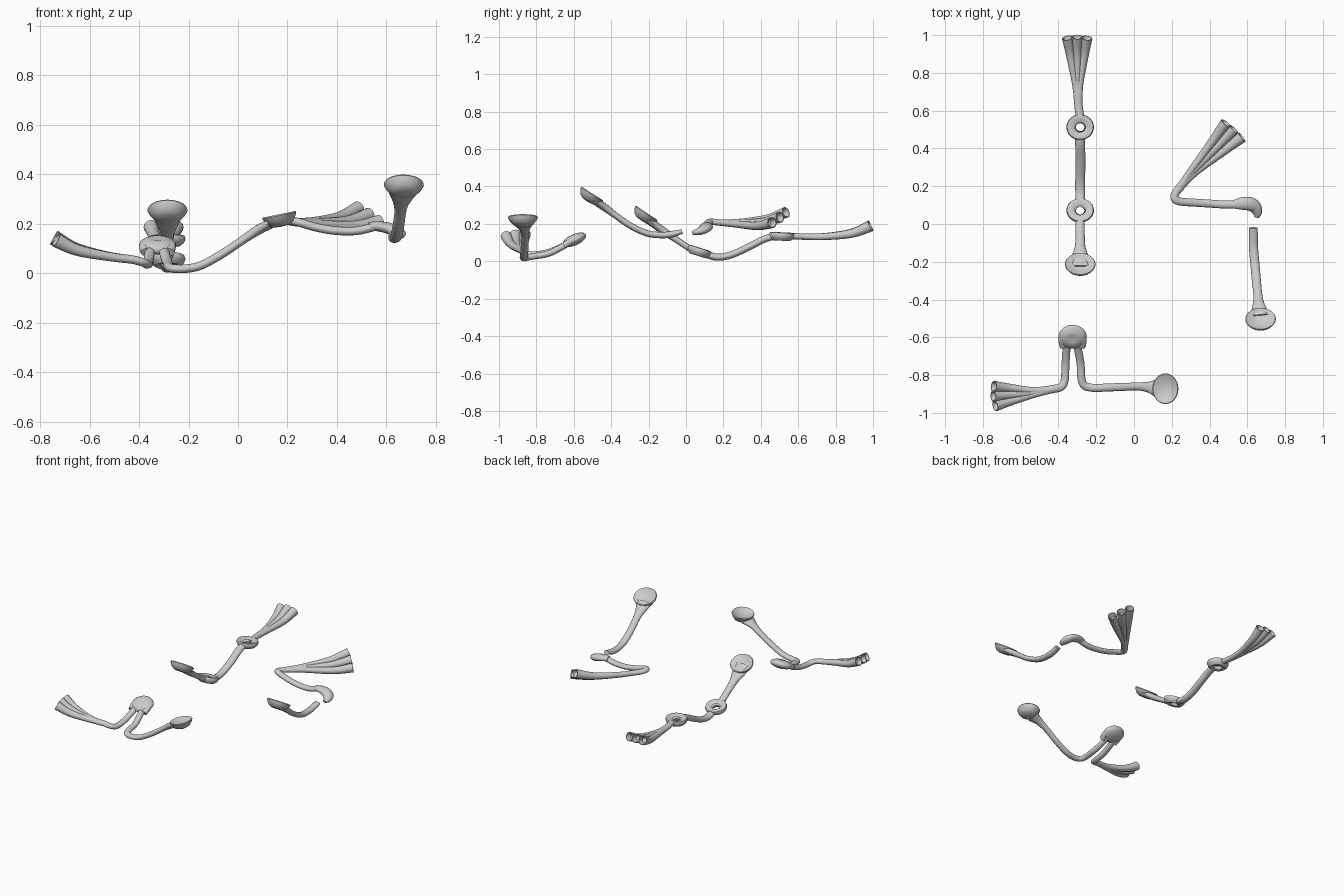
import bpy, bmesh, math
from mathutils import Vector, Matrix

if "Cube" in bpy.data.objects:
    bpy.data.objects.remove(bpy.data.objects["Cube"])

UP = Vector((0, 0, 1))


def finish(bm, name):
    bmesh.ops.recalc_face_normals(bm, faces=bm.faces)
    me = bpy.data.meshes.new(name)
    bm.to_mesh(me)
    bm.free()
    ob = bpy.data.objects.new(name, me)
    bpy.context.collection.objects.link(ob)
    bpy.context.view_layer.objects.active = ob
    ob.select_set(True)
    bpy.ops.object.shade_smooth_by_angle(angle=math.radians(45))
    ob.select_set(False)


def smooth(pts, n=6):
    """Catmull-Rom through (x, y, z, half width, half thickness) points."""
    out = []
    for i in range(len(pts) - 1):
        a, b, c, d = (Vector(pts[min(max(k, 0), len(pts) - 1)]) for k in range(i - 1, i + 3))
        for j in range(n):
            t = j / n
            out.append(0.5 * (2 * b + (c - a) * t + (2 * a - 5 * b + 4 * c - d) * t * t
                              + (3 * b - a - 3 * c + d) * t ** 3))
    return out + [Vector(pts[-1])]


def sweep(name, pts, cup=False, w=0.024, t=0.017, sides=16):
    """Oval tube along a path; cup hollows the far end."""
    path = smooth([tuple(p) if len(p) == 5 else (*p, w, t) for p in pts])
    pos = [Vector(p[:3]) for p in path]
    frames = []
    for i, p in enumerate(path):
        tan = (pos[min(i + 1, len(pos) - 1)] - pos[max(i - 1, 0)]).normalized()
        side = tan.cross(UP).normalized()
        frames.append((pos[i], side, side.cross(tan), p[3], p[4], tan))
    if cup:
        q, s, n, a, b, tan = frames[-1]
        frames.append((q, s, n, a * 0.85, b * 0.85, tan))
        frames.append((q - tan * 0.03, s, n, a * 0.5, b * 0.5, tan))
    bm = bmesh.new()
    rings = []
    for q, s, n, a, b, _ in frames:
        rings.append([bm.verts.new(q + s * a * math.cos(2 * math.pi * k / sides)
                                   + n * b * math.sin(2 * math.pi * k / sides)) for k in range(sides)])
    for r0, r1 in zip(rings, rings[1:]):
        for k in range(sides):
            bm.faces.new((r0[k], r0[k - 1], r1[k - 1], r1[k]))
    bm.faces.new(rings[0])
    bm.faces.new(rings[-1])
    finish(bm, name)


def lathe(name, prof, centre, normal, along, sy=1.0, closed=False, n=32):
    """Revolved profile, its axis on normal, scaled by sy in the along direction."""
    z = Vector(normal).normalized()
    y = Vector(along)
    y = (y - z * y.dot(z)).normalized()
    m = Matrix((y.cross(z), y, z)).transposed()
    bm = bmesh.new()
    rings = []
    for r, h in prof:
        if r == 0:
            v = bm.verts.new(Vector(centre) + z * h)
            rings.append([v] * n)
        else:
            rings.append([bm.verts.new(Vector(centre) + m @ Vector(
                (r * math.cos(2 * math.pi * k / n), sy * r * math.sin(2 * math.pi * k / n), h)))
                for k in range(n)])
    pairs = list(zip(rings, rings[1:])) + ([(rings[-1], rings[0])] if closed else [])
    for a, b in pairs:
        for k in range(n):
            bm.faces.new(list(dict.fromkeys((a[k - 1], a[k], b[k], b[k - 1]))))
    finish(bm, name)


DISH = [(0, -.03), (.035, -.028), (.058, -.018), (.074, .002), (.081, .016), (.078, .021),
        (.07, .018), (.05, .008), (.025, .003), (0, .001)]
RING = [(.022, 0), (.03, -.02), (.05, -.024), (.067, -.01), (.073, .006), (.069, .018),
        (.058, .021), (.04, .013), (.028, .01)]
DOME = [(math.sin(a) * .075, -math.cos(a) * .03) for a in (i * math.pi / 10 for i in range(11))]
DOME[0], DOME[-1] = (0, -.03), (0, .02)


def tines(name, root, mid, ends, bend):
    """Three flared tubes fanning from one root, rising at the tips."""
    root, mid = Vector(root), Vector(mid)
    cen = Vector(ends[1])
    for i, e in enumerate(ends):
        e = Vector(e)
        m = mid + (e - cen) * 0.2
        k = m.lerp(e, 0.6) - UP * bend
        sweep(f"{name}_{i + 1}", [(*root, .02, .016), (*m, .018, .018), (*k, .023, .023),
                                  (*e, .03, .03)], cup=True)


# straight piece: stem, two rings, dish and fan
X = -0.285
sweep("straight_dish_stem", [(X, -.23, .238, .06, .02), (X, -.17, .198, .045, .02),
      (X, -.12, .162, .028, .02), (X, -.05, .115), (X, .02, .068)])
lathe("straight_dish", DISH, (X, -.222, .242), (0, .56, .83), (0, -1, .6), 0.88)
lathe("lower_ring", RING, (X, .07, .052), (0, .3, .95), (0, 1, 0), 0.92)
sweep("straight_middle_stem", [(X, .115, .035), (X, .17, .022), (X, .24, .034),
      (X + .002, .33, .074), (X, .41, .115), (X, .46, .132)], w=.026, t=.019)
lathe("upper_ring", RING, (X, .512, .134), (0, .05, 1), (0, 1, 0), 0.93)
sweep("straight_fan_stem", [(X, .56, .134), (X - .01, .64, .132), (X - .015, .72, .132)], w=.022)
tines("straight_fan", (X - .008, .6, .132), (X - .013, .73, .132),
      [(-.352, .985, .188), (-.302, .99, .192), (-.25, .985, .188)], .017)

# folded piece: two legs meeting in a domed cap
sweep("folded_dish_leg", [(-.305, -.6, .115), (-.295, -.67, .073), (-.283, -.74, .04),
      (-.278, -.82, .026), (-.26, -.857, .019), (-.21, -.868, .019), (-.15, -.866, .032),
      (-.07, -.863, .075), (.02, -.86, .135), (.08, -.864, .175, .03, .02),
      (.13, -.87, .2, .055, .02)], w=.021)
lathe("folded_dish", DISH, (.17, -.872, .218), (-.2, 0, .98), (1, 0, .2), 0.86)
lathe("folded_cap", DOME, (-.325, -.597, .115), (0, -.4, .92), (0, 1, .4), 0.9)
sweep("folded_fan_leg", [(-.35, -.6, .115), (-.358, -.67, .075), (-.363, -.75, .045),
      (-.367, -.825, .036), (-.385, -.862, .045), (-.43, -.874, .056), (-.5, -.885, .065)], w=.021)
tines("folded_fan", (-.41, -.87, .053), (-.53, -.892, .07),
      [(-.743, -.86, .146), (-.745, -.912, .143), (-.735, -.962, .135)], .014)
# horseshoe rim around the folded cap
sweep("folded_cap_rim", [(-.373, -.65, .085), (-.379, -.61, .11), (-.362, -.57, .129),
      (-.325, -.556, .136), (-.288, -.57, .129), (-.271, -.61, .11), (-.277, -.65, .085)], w=.02, t=.018)

# broken piece: loose dish stem
sweep("broken_dish_stem", [(.632, -.02, .16, .022, .012), (.632, -.07, .146), (.633, -.13, .14),
      (.64, -.21, .15), (.648, -.3, .192), (.656, -.38, .248), (.66, -.43, .285, .033, .02),
      (.667, -.49, .325, .058, .02)])
lathe("broken_dish", DISH, (.67, -.512, .345), (0, .54, .84), (.06, -1, .6), 0.86)

# broken piece: hooked half ring, bent stem and fan
sweep("broken_half_ring", [(.53, .103, .19, .022, .017), (.565, .108, .19, .032, .02),
      (.61, .107, .182, .036, .023), (.64, .09, .168, .034, .023),
      (.652, .06, .157, .026, .018), (.648, .035, .152, .012, .01)])
sweep("broken_stem", [(.55, .103, .188), (.48, .103, .172), (.4, .108, .172), (.32, .113, .185),
      (.25, .118, .205), (.218, .13, .212), (.215, .153, .21), (.235, .185, .207),
      (.28, .24, .205)], w=.021)
tines("broken_fan", (.225, .17, .208), (.31, .275, .204),
      [(.486, .535, .262), (.53, .502, .236), (.572, .46, .207)], .014)
